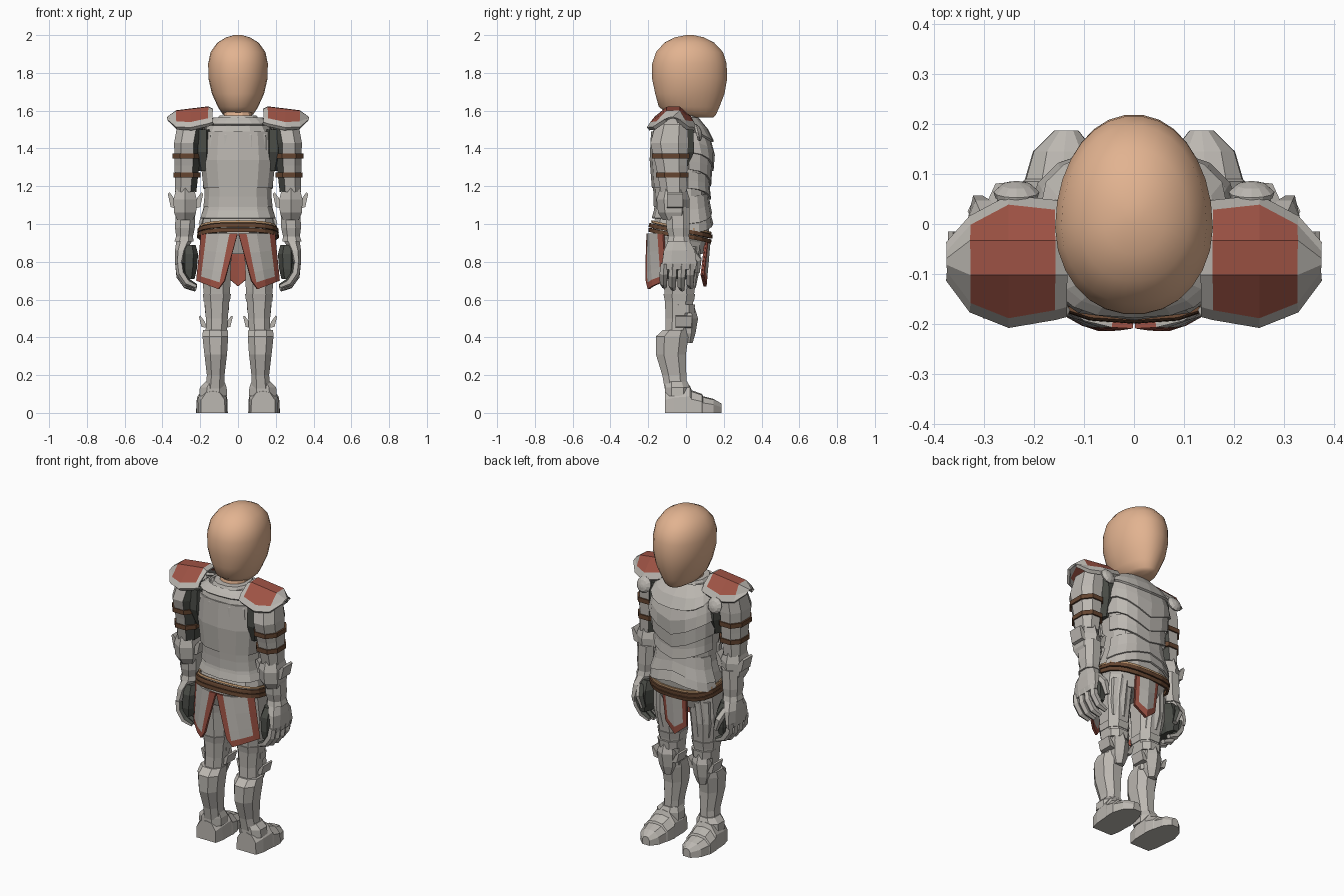
import bpy, bmesh, math
from mathutils import Vector

if "Cube" in bpy.data.objects:
    bpy.data.objects.remove(bpy.data.objects["Cube"])


def material(name, rgb):
    m = bpy.data.materials.new(name)
    m.diffuse_color = (*rgb, 1)
    m.use_nodes = True
    m.node_tree.nodes["Principled BSDF"].inputs["Base Color"].default_value = m.diffuse_color
    return m


STEEL = material("steel", (0.50, 0.475, 0.44))
RED = material("red_cloth", (0.34, 0.085, 0.058))
MAIL = material("dark_mail", (0.068, 0.072, 0.062))
LEATHER = material("brown_leather", (0.13, 0.06, 0.03))
TAN = material("tan_edge", (0.45, 0.27, 0.14))
SKIN = material("skin", (0.76, 0.45, 0.28))


def make(name, verts, faces, mats, mirror=False, thick=0, rule=None, smooth=False):
    me = bpy.data.meshes.new(name)
    bm = bmesh.new()
    vs = [bm.verts.new(v) for v in verts]
    for f in faces:
        bm.faces.new([vs[i] for i in f])
    bmesh.ops.recalc_face_normals(bm, faces=bm.faces[:])
    for k, f in enumerate(bm.faces):
        f.normal_update()
        f.smooth = smooth
        if rule:
            f.material_index = rule(k, f)
    bm.to_mesh(me)
    bm.free()
    for m in mats:
        me.materials.append(m)
    ob = bpy.data.objects.new(name, me)
    bpy.context.collection.objects.link(ob)
    if thick:
        s = ob.modifiers.new("thickness", 'SOLIDIFY')
        s.thickness, s.offset = thick, 0
    if mirror:
        ob.modifiers.new("mirror", 'MIRROR').use_mirror_merge = False
    return ob


def skin(name, rings, mat, mirror=False, **kw):
    """Closed skin over equal-sized rings of points, capped at both ends."""
    n = len(rings[0])
    faces = [(r*n+i, r*n+(i+1) % n, (r+1)*n+(i+1) % n, (r+1)*n+i)
             for r in range(len(rings)-1) for i in range(n)]
    faces += [tuple(range(n)), tuple(range((len(rings)-1)*n, len(rings)*n))]
    mats = mat if isinstance(mat, list) else [mat]
    return make(name, [p for r in rings for p in r], faces, mats, mirror, **kw)


def power(v, p):
    return math.copysign(abs(v)**p, v)


def ring(cx, cy, z, rx, ry, n=8, p=0.85):
    a = [(i+0.5)*2*math.pi/n for i in range(n)]
    return [(cx+rx*power(math.cos(t), p), cy+ry*power(math.sin(t), p), z) for t in a]


def loft(name, rows, mat, n=8, p=0.85, **kw):
    return skin(name, [ring(*r, n, p) for r in rows], mat, **kw)


def grid(name, rows, mats, border=None, **kw):
    """Sheet of points; border(i, j) picks the material of a cell."""
    w = len(rows[0])
    cells = [(i, j) for i in range(len(rows)-1) for j in range(w-1)]
    faces = [(i*w+j, i*w+j+1, (i+1)*w+j+1, (i+1)*w+j) for i, j in cells]
    rule = (lambda k, f: border(*cells[k])) if border else None
    return make(name, [p for r in rows for p in r], faces, mats, rule=rule, **kw)


def prism(name, pts, y0, y1, mat):
    return skin(name, [[(x, y, z) for x, z in pts] for y in (y0, y1)], mat, mirror=True)


# ---- head: smooth egg with a forward chin
HEAD = [(1.565, .05, .0, .145), (1.58, .08, -.09, .16), (1.62, .105, -.145, .178),
        (1.69, .136, -.164, .205), (1.77, .154, -.181, .219), (1.85, .155, -.18, .216),
        (1.91, .143, -.16, .197), (1.96, .108, -.115, .15), (1.988, .062, -.06, .095), (2.0, .02, 0, .04)]
rows = []
for z, rx, yb, yf in HEAD:
    pts = ring(0, (yb+yf)/2, z, rx, (yf-yb)/2, 28, .93)
    rows.append([(x*(1.01 - 0.5*max(-.05, y-.02)), y, z) for x, y, z in pts])
skin("head", rows, SKIN, smooth=True)
loft("neck", [(0, -.04, 1.48, .085, .09), (0, -.02, 1.6, .075, .085)], SKIN, 12)

# ---- torso core; plates follow its surface
TORSO = [(.84, .16, -.14, .09), (.93, .195, -.175, .12), (.99, .195, -.178, .128), (1.04, .185, -.165, .122),
         (1.10, .168, -.155, .115), (1.20, .17, -.168, .115), (1.37, .195, -.185, .142),
         (1.47, .19, -.183, .122), (1.53, .16, -.168, .08), (1.56, .12, -.145, .055)]
loft("torso", [(0, (b+f)/2, z, rx, (f-b)/2) for z, rx, b, f in TORSO], STEEL, 12, .75)


def on_torso(t, z, off):
    z = min(max(z, TORSO[0][0]), TORSO[-1][0])
    for a, b in zip(TORSO, TORSO[1:]):
        if z <= b[0]:
            k = (z-a[0])/(b[0]-a[0])
            rx, yb, yf = [a[i]+(b[i]-a[i])*k for i in (1, 2, 3)]
            break
    c, s = power(math.cos(t), .75), power(math.sin(t), .75)
    return (rx+off)*c, (yb+yf)/2+((yf-yb)/2+off)*s


def band(name, a0, a1, n, top, bottom, o0, o1, mat, thick=.01):
    rows = []
    for k in range(3):
        row = []
        for i in range(n+1):
            t = math.radians(a0+(a1-a0)*i/n)
            z = top(t)+(bottom(t)-top(t))*k/2
            row.append((*on_torso(t, z, o0+(o1-o0)*k/2), z))
        rows.append(row)
    return grid(name, rows, [mat], thick=thick)


def vee(z, drop):
    return lambda t: z+drop*abs(math.cos(t))


# overlapping chest and belly plates (front is towards +y), lowest first
for i, (zt, zb, d) in enumerate([(1.09, 1.0, -.05), (1.17, 1.06, -.06), (1.25, 1.13, .06),
                                 (1.34, 1.2, .09), (1.45, 1.28, .1)]):
    band(f"front_lame_{i+1}", 8, 172, 8, vee(zt, d*.4), vee(zb, d), .0, .013, STEEL)
for i, (zt, zb) in enumerate([(1.11, 1.03), (1.20, 1.09), (1.49, 1.19)]):
    band(f"back_plate_{i+1}", 188, 352, 6, vee(zt, 0), vee(zb, 0), .002, .009, STEEL)
band("gorget", 0, 360, 20, lambda t: 1.56,
     lambda t: 1.525-.09*max(0, math.sin(t)), .006, .014, STEEL, .012)
loft("collar", [(0, -.045, 1.54, .125, .115), (0, -.045, 1.575, .10, .10)], STEEL, 12)


# ---- belt, tilted down to the front
def tilt(z):
    return lambda t: z-.03*math.sin(t)
band("belt_upper", 0, 360, 20, tilt(.974), tilt(.953), .012, .014, LEATHER, .014)
band("belt_lower", 0, 360, 20, tilt(.949), tilt(.928), .013, .016, LEATHER, .014)
band("belt_edge", 0, 360, 20, tilt(.988), tilt(.977), .006, .008, TAN, .01)


# ---- skirt: two trimmed back panels and one pointed front panel
def trim(nr, nc):
    return lambda i, j: int(i == nr-1 or j in (0, nc-1))
rows = []
for t in (0, .35, .7, .88, 1):
    row = []
    for u in (0, .22, .5, .85, 1):
        x = .002+.068*t + (.19-.043*t)*u
        bottom = .70 - .045*(1-abs(u-.22)/(.22 if u < .22 else .78))
        y = -.203-.012*t+.105*(x/.21)**2.5
        row.append((x, y, .95+(bottom-.95)*t))
    rows.append(row)
grid("back_skirt", rows, [STEEL, RED], trim(4, 4), mirror=True, thick=.012)


def front_panel(name, back, mats, border):
    rows = []
    for t in (0, .4, .82, 1):
        rows.append([(u*(.078-.008*t), .127-.022*t-.015*abs(u)-back, .92-t*(.25-.06*abs(u)))
                     for u in (-1, -.7, 0, .7, 1)])
    grid(name, rows, mats, border, thick=.008)
front_panel("front_skirt", 0, [STEEL, RED], trim(3, 4))
front_panel("front_skirt_lining", .009, [RED], None)

# ---- shoulder plates: grey rim round a red panel
rows = []
for x, yb, yf, zr, ze, lip in [(.135, -.18, .038, 1.605, 1.54, .008), (.158, -.186, .042, 1.617, 1.532, .01),
                               (.25, -.202, .052, 1.606, 1.512, .012), (.325, -.172, .012, 1.597, 1.515, .01),
                               (.371, -.11, -.04, 1.563, 1.553, .004)]:
    rim = .018
    c0, c1 = max(-.10, yb+.03), min(-.035, yf-.03)
    rows.append([(x-.005, yb+.012, ze-lip), (x, yb, ze), (x, yb+rim, ze+.6*min(.04, zr-ze)), (x, c0, zr-.002),
                 (x, c1, zr), (x, yf-rim, ze+.65*min(.045, zr-ze)), (x, yf, ze), (x-.005, yf-.012, ze-lip)])
grid("shoulder_plate", rows, [STEEL, RED], lambda i, j: int(1 <= i <= 2 and 2 <= j <= 4),
     mirror=True, thick=.012)

# round guard in front of each shoulder
disc = []
for d, r in [(0, .042), (.012, .046), (.026, .03), (.032, .008)]:
    disc.append([(.235+r*math.cos(a), .052+d-r*.25*math.sin(a), 1.485+r*math.sin(a))
                 for a in [i*math.pi/6 for i in range(12)]])
skin("shoulder_disc", disc, STEEL, mirror=True)

# ---- arms
ARM = [(.25, -.075, 1.53, .075, .09), (.268, -.088, 1.43, .075, .108), (.27, -.076, 1.31, .07, .09),
       (.277, -.066, 1.17, .06, .072)]
loft("upper_arm", ARM, [STEEL, MAIL], mirror=True, rule=lambda k, f: int(f.normal.x < -.5))
loft("armpit_mail", [(.18, -.06, 1.28, .03, .06), (.19, -.055, 1.38, .05, .105),
                     (.19, -.055, 1.5, .055, .1)], MAIL, mirror=True)
for i, (z, y, rx, ry) in enumerate([(1.36, -.081, .082, .106), (1.26, -.073, .077, .093)]):
    loft(f"arm_strap_{i+1}", [(.27, y, z-.013, rx, ry), (.27, y, z+.013, rx, ry)], LEATHER, mirror=True)
loft("elbow_guard", [(.28, -.062, 1.02, .047, .06), (.28, -.066, 1.06, .066, .082), (.28, -.068, 1.13, .07, .088),
                     (.28, -.068, 1.19, .052, .07)], STEEL, 6, mirror=True)
for s, nm in [(1, "outer"), (-1, "inner")]:
    hook = [(.278+s*x, z) for x, z in [(.045, 1.08), (.078, 1.09), (.094, 1.16), (.084, 1.168), (.06, 1.135)]]
    prism(f"elbow_wing_{nm}", hook, -.10, -.015, STEEL)
loft("forearm", [(.277, -.045, 1.09, .056, .068), (.281, -.042, .98, .056, .066), (.283, -.038, .935, .048, .058),
                 (.286, -.038, .908, .054, .066)], STEEL, mirror=True)
loft("gauntlet", [(.285, -.038, .91, .044, .06), (.302, -.035, .86, .034, .088), (.312, -.035, .79, .022, .098),
                  (.312, -.035, .76, .016, .092)], STEEL, mirror=True)
loft("glove_palm", [(.262, -.038, .89, .04, .062), (.258, -.038, .84, .05, .09), (.26, -.038, .76, .045, .094),
                    (.262, -.038, .71, .034, .085)], MAIL, mirror=True)


def tube(name, path, radii, n=6):
    rings = []
    for i, p in enumerate(path):
        d = (Vector(path[min(i+1, len(path)-1)])-Vector(path[max(i-1, 0)])).normalized()
        a = d.cross(Vector((.1, 1, 0))).normalized()
        b = d.cross(a)
        rings.append([Vector(p)+radii[i]*(a*math.cos(t)+b*math.sin(t))
                      for t in [k*2*math.pi/n for k in range(n)]])
    # the palm side of each finger is dark glove
    return skin(name, rings, [STEEL, MAIL], mirror=True,
                rule=lambda k, f: int(f.normal.x < -.25 and f.normal.z > -.3))


# fingers curl inwards, thumb in front
for i in range(4):
    y, dz = -.114+.047*i, .012*abs(i-1.6)
    tube(f"finger_{i+1}", [(.31, y, .79), (.303, y-.004, .72+dz), (.27, y-.005, .672+dz), (.222, y, .65+dz)],
         [.023, .024, .022, .014])
tube("thumb", [(.28, .025, .86), (.262, .062, .81), (.24, .06, .745)], [.022, .024, .015])

# ---- legs
loft("thigh", [(.105, -.03, .94, .085, .115), (.117, -.03, .78, .085, .1), (.112, -.035, .64, .075, .085),
               (.112, -.04, .5, .062, .072), (.115, -.045, .42, .06, .07)], STEEL, mirror=True)
loft("thigh_plate", [(.115, .01, .88, .075, .07), (.122, .008, .75, .07, .062), (.115, .003, .66, .062, .048)],
     STEEL, 6, mirror=True)
loft("thigh_rim", [(.112, -.035, .59, .074, .082), (.112, -.035, .63, .08, .09)], STEEL, mirror=True)
loft("knee_upper_plate", [(.112, -.012, .53, .066, .06), (.112, -.012, .575, .07, .064)], STEEL, mirror=True)
loft("knee_guard", [(.115, .0, .37, .03, .035), (.115, .0, .42, .05, .05), (.115, .0, .5, .058, .064),
                    (.115, -.005, .56, .04, .05)], STEEL, 6, mirror=True)
for s, nm in [(1, "outer"), (-1, "inner")]:
    hook = [(.117+s*x, z) for x, z in [(.045, .45), (.076, .455), (.09, .51), (.082, .515), (.06, .485)]]
    prism(f"knee_wing_{nm}", hook, -.055, .03, STEEL)
loft("shin", [(.12, -.055, .44, .07, .07), (.12, -.073, .405, .073, .092), (.118, -.08, .31, .064, .085),
              (.118, -.062, .2, .05, .068), (.122, -.055, .13, .054, .062)], STEEL, mirror=True)
loft("ankle_plate", [(.132, -.045, .09, .079, .07), (.131, -.045, .135, .076, .07), (.122, -.05, .165, .054, .062)],
     STEEL, mirror=True)

# ---- pointed foot, section by section from heel to toe
foot = []
for y, cx, w, zt in [(-.112, .133, .064, .115), (-.06, .135, .077, .135), (.02, .137, .08, .145), (.03, .137, .083, .12),
                     (.085, .142, .08, .1), (.09, .142, .076, .088), (.145, .14, .062, .074), (.187, .135, .024, .05)]:
    foot.append([(cx-w, y, 0), (cx+w, y, 0), (cx+w*.97, y, zt*.6), (cx+w*.55, y, zt*.94), (cx, y, zt),
                 (cx-w*.55, y, zt*.94), (cx-w*.97, y, zt*.6)])
skin("foot", foot, STEEL, mirror=True)
